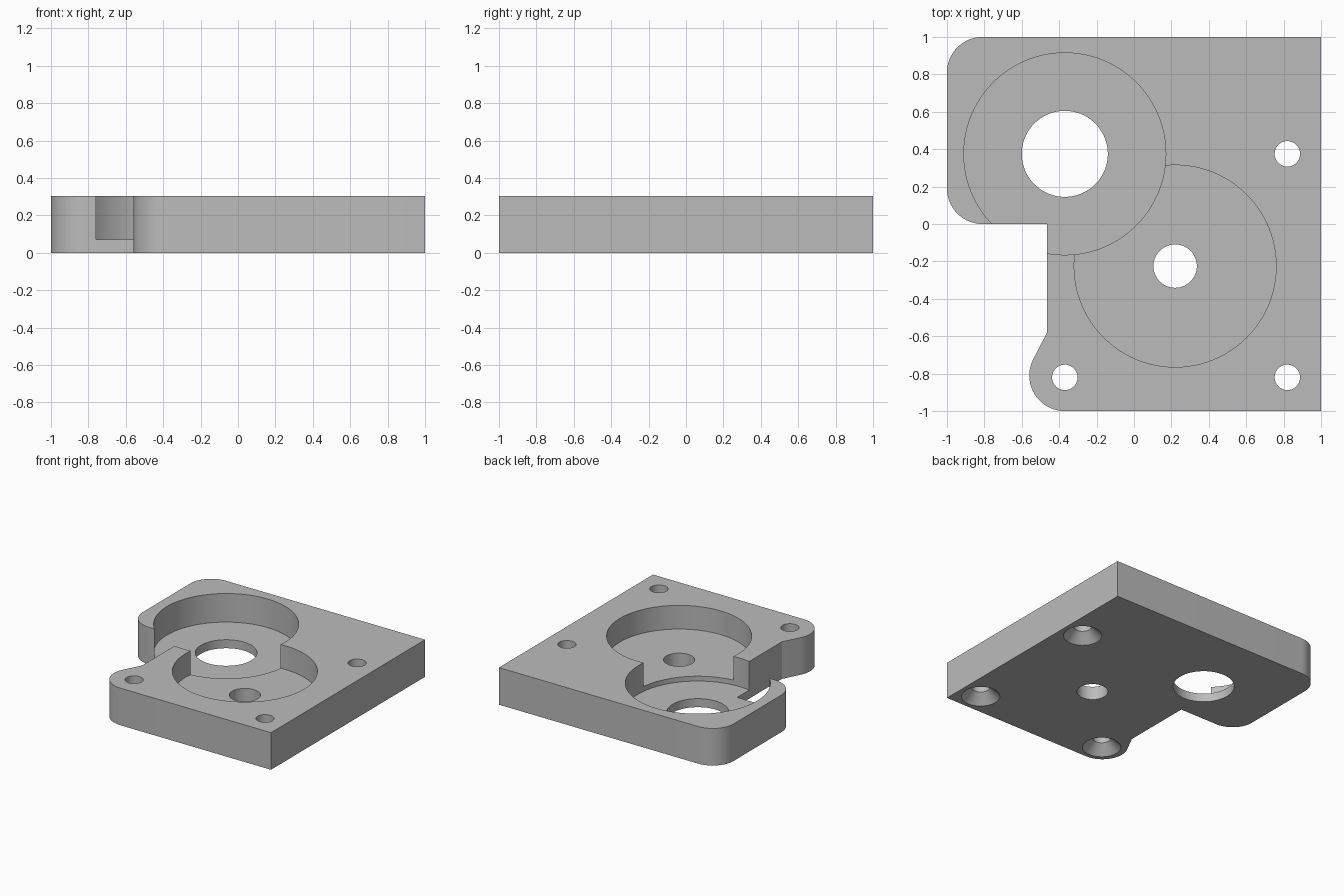
import bpy
import bmesh
from math import sin, cos, pi, radians

if "Cube" in bpy.data.objects:
    bpy.data.objects.remove(bpy.data.objects["Cube"])

THICK = 0.305
CORNER = 0.19

grey = bpy.data.materials.new("plain grey")
grey.use_nodes = True
grey.diffuse_color = (0.5, 0.5, 0.5, 1)
grey.node_tree.nodes["Principled BSDF"].inputs["Base Color"].default_value = (0.5, 0.5, 0.5, 1)


def make_object(name, bm):
    bmesh.ops.recalc_face_normals(bm, faces=bm.faces)
    mesh = bpy.data.meshes.new(name)
    bm.to_mesh(mesh)
    bm.free()
    mesh.materials.append(grey)
    obj = bpy.data.objects.new(name, mesh)
    bpy.context.collection.objects.link(obj)
    return obj


def arc(cx, cy, start, end, steps=16):
    angles = [radians(start + (end - start) * i / steps) for i in range(steps + 1)]
    return [(cx + CORNER * cos(a), cy + CORNER * sin(a)) for a in angles]


def plate(name, outline, height):
    bm = bmesh.new()
    base = bm.faces.new([bm.verts.new((x, y, 0)) for x, y in outline])
    top = bmesh.ops.extrude_face_region(bm, geom=[base])["geom"]
    bmesh.ops.translate(bm, vec=(0, 0, height),
                        verts=[v for v in top if isinstance(v, bmesh.types.BMVert)])
    return make_object(name, bm)


def turned_cutter(name, x, y, profile, sides=96):
    """Solid of revolution from (radius, height) pairs, listed bottom to top."""
    bm = bmesh.new()
    rings = [[bm.verts.new((x + r * cos(2 * pi * i / sides), y + r * sin(2 * pi * i / sides), z))
              for i in range(sides)] for r, z in profile]
    for low, high in zip(rings, rings[1:]):
        for i in range(sides):
            j = (i + 1) % sides
            bm.faces.new((low[i], low[j], high[j], high[i]))
    bm.faces.new(rings[0])
    bm.faces.new(rings[-1])
    obj = make_object(name, bm)
    obj.hide_render = True
    return obj


# Plate outline: square right side, rounded left lobe, notch and rounded mounting ear
outline = [(1, -1), (1, 1)]
outline += arc(-1 + CORNER, 1 - CORNER, 90, 180)
outline += arc(-1 + CORNER, CORNER, 180, 270)
outline += [(-0.465, 0), (-0.465, -0.58)]
outline += arc(-0.37, -1 + CORNER, 152.7, 270, 20)
body = plate("mounting_plate", outline, THICK)

# Two stepped round pockets with centre bores
BELOW, ABOVE = -0.1, THICK + 0.1
cutters = [
    turned_cutter("large_bore_pocket", -0.37, 0.375,
                  [(0.23, BELOW), (0.23, 0.07), (0.54, 0.07), (0.54, ABOVE)]),
    turned_cutter("small_bore_pocket", 0.22, -0.225,
                  [(0.116, BELOW), (0.116, 0.11), (0.54, 0.11), (0.54, ABOVE)]),
]

# Screw holes, countersunk from the underside
for x, y in [(-0.37, -0.82), (0.82, -0.82), (0.82, 0.375)]:
    cutters.append(turned_cutter("screw_hole", x, y,
                   [(0.245, BELOW), (0.068, 0.077), (0.068, ABOVE)], 48))

# Cut the pockets and holes, then remove the cutters
bpy.context.view_layer.objects.active = body
body.select_set(True)
for cutter in cutters:
    mod = body.modifiers.new(cutter.name, "BOOLEAN")
    mod.operation = "DIFFERENCE"
    mod.solver = "EXACT"
    mod.object = cutter
    bpy.ops.object.modifier_apply(modifier=mod.name)
    bpy.data.objects.remove(cutter)

bpy.ops.object.shade_smooth_by_angle(angle=radians(20))
